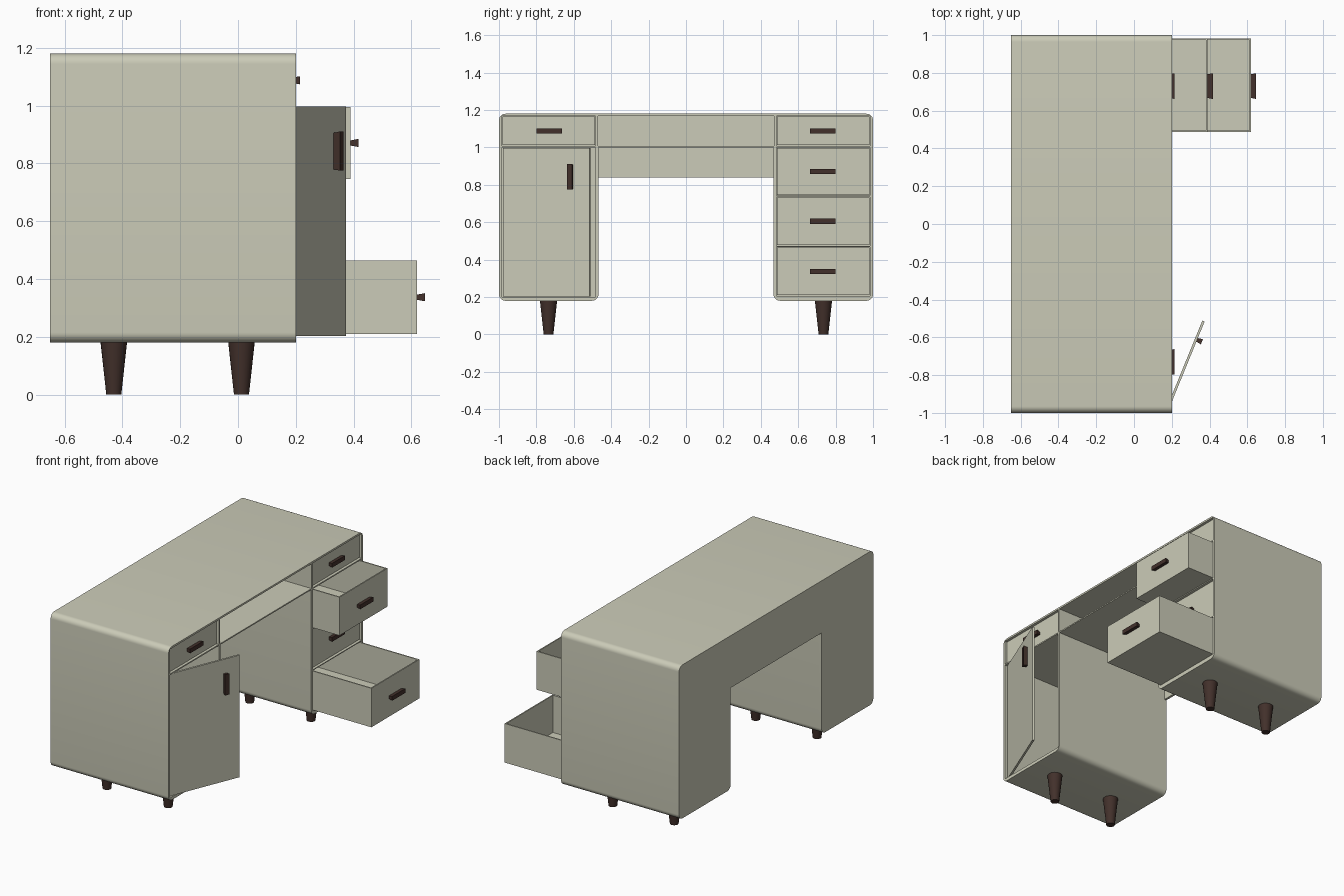
import bpy, bmesh, math
from mathutils import Matrix, Vector

if "Cube" in bpy.data.objects:
    bpy.data.objects.remove(bpy.data.objects["Cube"])


def material(name, col):
    m = bpy.data.materials.new(name)
    m.diffuse_color = (*col, 1)
    m.use_nodes = True
    m.node_tree.nodes["Principled BSDF"].inputs["Base Color"].default_value = m.diffuse_color
    return m


CREAM = material("cream_paint", (0.60, 0.60, 0.48))
BROWN = material("dark_brown_wood", (0.055, 0.030, 0.024))


def finish(name, bm, mat, smooth=False):
    bmesh.ops.recalc_face_normals(bm, faces=bm.faces)
    me = bpy.data.meshes.new(name)
    bm.to_mesh(me)
    bm.free()
    me.materials.clear()
    me.materials.append(mat)
    for p in me.polygons:
        p.material_index = 0
    ob = bpy.data.objects.new(name, me)
    bpy.context.collection.objects.link(ob)
    if smooth:
        bpy.ops.object.select_all(action='DESELECT')
        ob.select_set(True)
        bpy.context.view_layer.objects.active = ob
        bpy.ops.object.shade_smooth_by_angle(angle=math.radians(35))
    return ob


def box_bm(lo, hi):
    bm = bmesh.new()
    lo, hi = Vector(lo), Vector(hi)
    bmesh.ops.create_cube(bm, size=1, matrix=Matrix.Translation((lo + hi) / 2)
                          @ Matrix.Diagonal((*(hi - lo), 1)))
    return bm


def fillet(corners, steps=8):
    """(y, z, radius) corners to a rounded outline."""
    out = []
    for i, (y, z, r) in enumerate(corners):
        p = Vector((y, z))
        if r == 0:
            out.append(p)
            continue
        a = (Vector(corners[i - 1][:2]) - p).normalized()
        b = (Vector(corners[(i + 1) % len(corners)][:2]) - p).normalized()
        c = p + r * (a + b)
        for k in range(steps + 1):
            t = k / steps * math.pi / 2
            out.append(c - r * (b * math.cos(t) + a * math.sin(t)))
    return out


def slab(name, outlines, x0, x1):
    """Extrude a y-z outline (with holes) along x."""
    cu = bpy.data.curves.new(name, 'CURVE')
    cu.dimensions, cu.fill_mode = '2D', 'BOTH'
    cu.extrude = (x1 - x0) / 2
    for pts in outlines:
        s = cu.splines.new('POLY')
        s.points.add(len(pts) - 1)
        for sp, p in zip(s.points, pts):
            sp.co = (p[0], p[1], 0, 1)
        s.use_cyclic_u = True
    tmp = bpy.data.objects.new(name + "_curve", cu)
    bpy.context.collection.objects.link(tmp)
    dg = bpy.context.evaluated_depsgraph_get()
    me = bpy.data.meshes.new_from_object(tmp.evaluated_get(dg))
    bm = bmesh.new()
    bm.from_mesh(me)
    bpy.data.objects.remove(tmp)
    bmesh.ops.remove_doubles(bm, verts=bm.verts, dist=1e-5)
    # local x, y, z become world y, z, x
    bm.transform(Matrix(((0, 0, 1, (x0 + x1) / 2), (1, 0, 0, 0), (0, 1, 0, 0), (0, 0, 0, 1))))
    return finish(name, bm, CREAM, True)


def desk_outline(mid_z):
    R, i = 0.035, 0.468
    return fillet([(-1, 1.18, R), (-1, 0.18, R), (-i, 0.18, R), (-i, mid_z, 0),
                   (i, mid_z, 0), (i, 0.18, R), (1, 0.18, R), (1, 1.18, R)])


def rect(y0, y1, z0, z1):
    return [(y0, z0), (y1, z0), (y1, z1), (y0, z1)]


# Rounded shell with open compartments, and the deeper back panel
IN, OUT = 0.483, 0.985
drawer_z = [(0.206, 0.468), (0.474, 0.736), (0.742, 1.0)]
top_z = (1.008, 1.168)
holes = [rect(-OUT, -IN, 0.2, 1.0), rect(-OUT, -IN, *top_z),
         rect(-0.47, 0.47, *top_z), rect(IN, OUT, *top_z)]
holes += [rect(IN, OUT, *z) for z in drawer_z]
slab("desk_shell", [desk_outline(1.0)] + holes, -0.635, 0.2)
slab("back_panel", [desk_outline(0.84)], -0.65, -0.635)


# Handle: bar that widens away from its base, along y or z
def handle(name, pos, vertical=False):
    dy, dz = (0.03, 0.136) if vertical else (0.136, 0.028)
    bm = box_bm((0, -dy / 2, -dz / 2), (0.027, dy / 2, dz / 2))
    for v in bm.verts:
        if v.co.x < 0.01:
            v.co.y -= math.copysign(0.005, v.co.y)
            v.co.z -= math.copysign(0.005, v.co.z)
    ob = finish(name, bm, BROWN)
    ob.location = pos
    return ob


# Drawers: hollow open-topped boxes
def drawer(name, y0, y1, z0, z1, front):
    g = 0.004
    bm = box_bm((front - 0.8, y0 + g, z0 + g), (front, y1 - g, z1 - g))
    bm.faces.ensure_lookup_table()
    top = max(bm.faces, key=lambda f: f.calc_center_median().z)
    bmesh.ops.inset_region(bm, faces=[top], thickness=0.011)
    inner = bmesh.ops.extrude_discrete_faces(bm, faces=[top])["faces"][0]
    bmesh.ops.translate(bm, verts=inner.verts, vec=(0, 0, -(z1 - z0 - 2 * g - 0.012)))
    finish(name, bm, CREAM)
    handle(name + "_handle", (front, (y0 + y1) / 2 - math.copysign(0.004, y0), (z0 + z1) / 2))


CLOSED = 0.187
drawer("left_top_drawer", -OUT, -IN, *top_z, CLOSED)
drawer("right_top_drawer", IN, OUT, *top_z, CLOSED)
for n, z, x in zip(("bottom", "lower", "upper"), drawer_z, (0.62, CLOSED, 0.39)):
    drawer(f"right_{n}_drawer", IN, OUT, *z, x)

# Door, hinged at the outer edge and standing ajar
door = finish("door", box_bm((-0.013, 0, 0.203), (0, 0.5, 0.998)), CREAM)
door.location = (0.185, -0.979, 0)
door.rotation_euler.z = math.radians(-22.2)
knob = handle("door_handle", (0, 0.395, 0.843), True)
knob.parent = door

# Tapered legs
for sx, x in (("back", -0.43), ("front", 0.012)):
    for sy, y in (("left", -0.735), ("right", 0.735)):
        bm = bmesh.new()
        bmesh.ops.create_cone(bm, cap_ends=True, segments=24, radius1=0.026,
                              radius2=0.046, depth=0.182)
        ob = finish(f"{sx}_{sy}_leg", bm, BROWN, True)
        ob.location = (x, y, 0.091)
